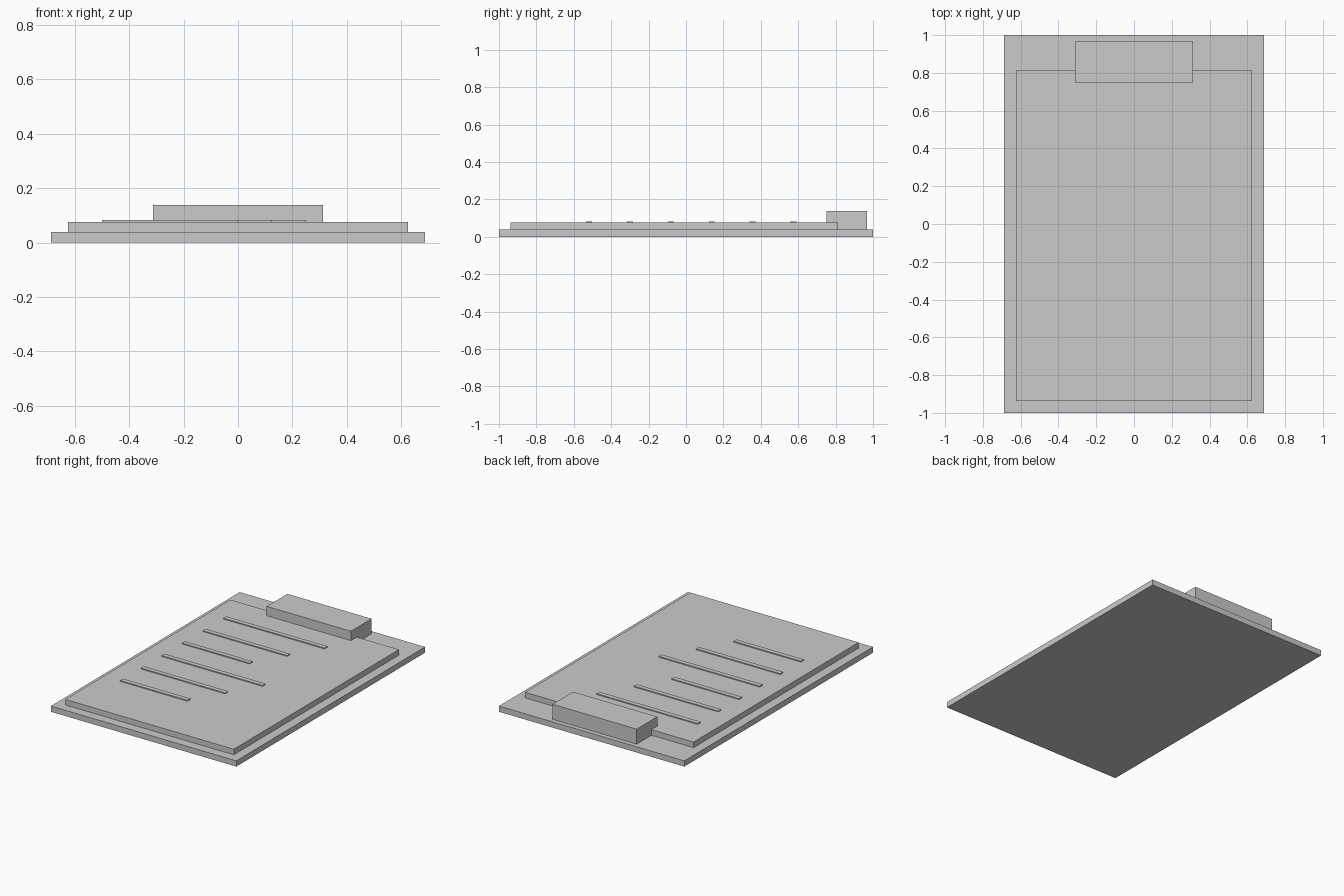
import bpy
import bmesh
from mathutils import Vector

default = bpy.data.objects.get("Cube")
if default:
    bpy.data.objects.remove(default, do_unlink=True)

grey = bpy.data.materials.new("light_grey")
grey.use_nodes = True
colour = (0.6, 0.6, 0.6, 1.0)
grey.diffuse_color = colour
grey.node_tree.nodes["Principled BSDF"].inputs["Base Color"].default_value = colour


def box(name, low, high):
    """Flat-sided box between two opposite corners."""
    low, high = Vector(low), Vector(high)
    bm = bmesh.new()
    bmesh.ops.create_cube(bm, size=1)
    bmesh.ops.scale(bm, vec=high - low, verts=bm.verts)
    mesh = bpy.data.meshes.new(name)
    bm.to_mesh(mesh)
    bm.free()
    mesh.materials.append(grey)
    obj = bpy.data.objects.new(name, mesh)
    obj.location = (low + high) / 2
    bpy.context.collection.objects.link(obj)
    return obj


BOARD_TOP = 0.0385
PAPER_TOP = 0.076

# Backing board, paper stack and clip
box("board", (-0.6875, -1, 0), (0.6875, 1, BOARD_TOP))
box("paper", (-0.625, -0.9375, BOARD_TOP), (0.625, 0.8125, PAPER_TOP))
box("clip", (-0.3125, 0.75, BOARD_TOP), (0.3125, 0.9688, 0.139))

# Raised writing lines, in a repeating long, medium, short pattern
lengths = (0.75, 0.625, 0.5)
for i in range(6):
    y = 0.575 - i * 0.2188
    box(f"writing_line_{i + 1}",
        (-0.5, y - 0.0156, PAPER_TOP),
        (-0.5 + lengths[i % 3], y + 0.0156, PAPER_TOP + 0.0065))
